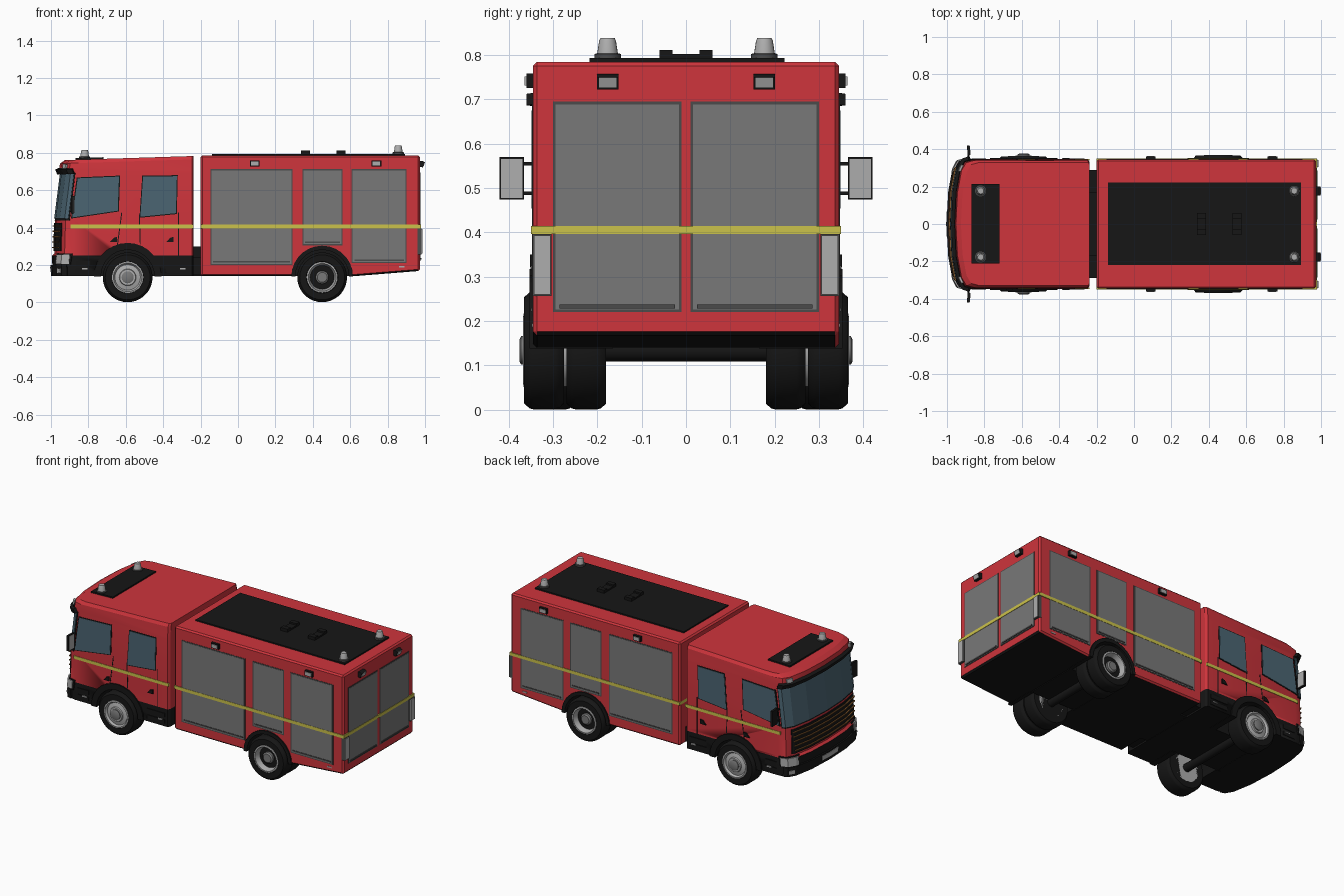
import bpy, bmesh, math

if "Cube" in bpy.data.objects:
    bpy.data.objects.remove(bpy.data.objects["Cube"])

def mat(name, r, g, b):
    m = bpy.data.materials.new(name)
    m.diffuse_color = (r, g, b, 1)
    m.use_nodes = True
    m.node_tree.nodes["Principled BSDF"].inputs["Base Color"].default_value = m.diffuse_color
    return m

RED = mat("red", .62, .035, .045)
BLACK = mat("black", .008, .008, .008)
GREY = mat("shutter_grey", .19, .19, .19)
DARK = mat("frame_grey", .07, .07, .07)
LAMP = mat("lamp_grey", .42, .42, .42)
GLASS = mat("glass", .07, .13, .17)
YELLOW = mat("yellow", .6, .54, .07)
BRONZE = mat("bronze", .25, .11, .03)

def make(name, verts, faces, m, sym=False, smooth=None):
    me = bpy.data.meshes.new(name)
    me.from_pydata(verts, [], faces)
    bm = bmesh.new()
    bm.from_mesh(me)
    bmesh.ops.recalc_face_normals(bm, faces=bm.faces)
    bm.to_mesh(me)
    bm.free()
    me.materials.append(m)
    if smooth:
        me.shade_smooth()
        me.set_sharp_from_angle(angle=math.radians(smooth))
    ob = bpy.data.objects.new(name, me)
    bpy.context.collection.objects.link(ob)
    if sym:
        md = ob.modifiers.new("mirror", 'MIRROR')
        md.use_axis = (False, True, False)
        md.use_mirror_merge = False
    return ob

def prism(name, prof, y0, y1, m, sym=False):
    """Extrude an (x, z) outline along y."""
    n = len(prof)
    v = [(x, y, z) for y in (y0, y1) for x, z in prof]
    f = [(i, (i + 1) % n, n + (i + 1) % n, n + i) for i in range(n)]
    return make(name, v, f + [tuple(range(n)), tuple(range(n, 2 * n))], m, sym)

def box(name, x0, x1, y0, y1, z0, z1, m, sym=False):
    return prism(name, [(x0, z0), (x1, z0), (x1, z1), (x0, z1)], y0, y1, m, sym)

def lathe(name, prof, pos, m, axis='Y', n=36, sym=True):
    """Spin (radius, offset) points about an axis through pos."""
    v, f = [], []
    for r, h in prof:
        for k in range(n):
            a = 2 * math.pi * k / n
            c, s = r * math.cos(a), r * math.sin(a)
            p = (c, h, s) if axis == 'Y' else (c, s, h)
            v.append(tuple(p[i] + pos[i] for i in range(3)))
    for j in range(len(prof) - 1):
        f += [(j*n + k, j*n + (k+1) % n, (j+1)*n + (k+1) % n, (j+1)*n + k) for k in range(n)]
    f += [tuple(range(n)), tuple(range((len(prof) - 1) * n, len(prof) * n))]
    return make(name, v, f, m, sym, 35)

# Cab shape: (height, front x, width scale), and half the plan curve of the front
LEVELS = [(.14, -.99, 1), (.25, -.995, 1), (.262, -.982, 1), (.44, -.977, 1), (.69, -.945, 1),
          (.705, -.958, .995), (.742, -.952, .985), (.76, -.925, .955)]
PLAN = [(0, 0), (.17, .008), (.29, .03), (.333, .055), (.345, .10)]

def front_pt(t, z, off=0):
    for (z0, x0, _), (z1, x1, _) in zip(LEVELS, LEVELS[1:]):
        if z <= z1:
            x = x0 + (x1 - x0) * (z - z0) / (z1 - z0)
            break
    a = abs(t)
    i = min(int(a), 3)
    y, d = (PLAN[i][k] + (PLAN[i + 1][k] - PLAN[i][k]) * (a - i) for k in (0, 1))
    return x + d - off, math.copysign(y + off * a / 4, t), z

def panel(name, t0, t1, zs, m, off=.003, thick=.006, sym=False):
    """Curved panel that follows the cab front."""
    ts = [t0] + [t for t in range(-4, 5) if t0 < t < t1] + [t1]
    v = [front_pt(t, z, off) for z in zs for t in ts]
    n = len(ts)
    f = [(j*n + i, j*n + i + 1, (j+1)*n + i + 1, (j+1)*n + i) for j in range(len(zs) - 1) for i in range(n - 1)]
    ob = make(name, v, f, m, sym)
    s = ob.modifiers.new("solid", 'SOLIDIFY')
    s.thickness, s.offset = thick, 0
    return ob

# Cab shell
v = []
for z, x, s in LEVELS:
    ring = [front_pt(t, z) for t in range(-4, 5)] + [(-.247, .345, z), (-.237, .33, z), (-.237, -.33, z), (-.247, -.345, z)]
    v += [(px, py * s, pz + (.022 * (px + .95) / .7 if z > .74 else 0)) for px, py, pz in ring]
N = 13
f = [(j*N + i, j*N + (i+1) % N, (j+1)*N + (i+1) % N, (j+1)*N + i) for j in range(len(LEVELS) - 1) for i in range(N)]
f += [tuple(range(N)), tuple(range(len(v) - N, len(v)))]
cab = make("cab", v, f, RED, smooth=25)

# Equipment body
body = prism("equipment_body", [(-.2, .14), (.62, .14), (.972, .168), (.972, .785), (-.2, .785)], -.345, .345, RED)
bev = body.modifiers.new("bevel", 'BEVEL')
bev.width, bev.segments = .009, 1

# Black undersides, and wheel wells cut through both
for ob, x, lim in ((cab, -.59, .25), (body, .45, .16)):
    ob.data.materials.append(BLACK)
    for p in ob.data.polygons:
        if p.center.z < lim and (ob is cab or p.normal.z < -.5):
            p.material_index = 1
    cut = lathe("well_cutter", [(.158, -.5), (.158, .5)], (x, 0, .135), BLACK, sym=False)
    cut.hide_render = True
    cut.hide_viewport = True
    b = ob.modifiers.new("well", 'BOOLEAN')
    b.object, b.operation, b.solver = cut, 'DIFFERENCE', 'EXACT'
box("chassis", -.9, .6, -.17, .17, .142, .3, BLACK)
box("cab_body_link", -.245, -.19, -.29, .29, .15, .24, BLACK)

# Wheel arches
for name, x, ro in (("front_arch", -.59, .18), ("rear_arch", .45, .165)):
    ang = [math.pi * k / 14 for k in range(15)]
    prof = [(x + ro * math.cos(a), .138 + ro * math.sin(a)) for a in ang]
    prof += [(x + .143 * math.cos(a), .138 + .143 * math.sin(a)) for a in reversed(ang)]
    prism(name, prof, .165, .353, BLACK, True)

# Wheels: single at the front, twin at the rear
def tyre(name, x, y0, y1):
    prof = [(.08, y0), (.12, y0), (.131, y0 + .012), (.133, y0 + .02), (.133, y1 - .02), (.131, y1 - .012), (.12, y1), (.085, y1), (.08, y1 - .03)]
    lathe(name, prof, (x, 0, .134), BLACK)
tyre("front_tyre", -.59, .25, .36)
tyre("rear_outer_tyre", .45, .275, .365)
tyre("rear_inner_tyre", .45, .18, .27)
lathe("front_rim", [(.084, .25), (.084, .362), (.076, .364), (.068, .352), (.045, .358), (.042, .366)], (-.59, 0, .134), LAMP)
lathe("front_hub", [(.032, .35), (.032, .372), (.024, .376)], (-.59, 0, .134), GREY)
lathe("rear_rim", [(.083, .18), (.083, .366), (.074, .368), (.064, .335), (.05, .325)], (.45, 0, .134), LAMP)
lathe("rear_hub", [(.035, .32), (.035, .348), (.026, .355)], (.45, 0, .134), GREY)
for x, name in ((-.59, "front_axle"), (.45, "rear_axle")):
    lathe(name, [(.025, -.26), (.025, .26)], (x, 0, .134), BLACK, sym=False, n=12)

# Side roller shutters with frames and pull bars
for x0, x1, z0 in ((-.148, .292, .2), (.344, .56, .305), (.607, .902, .21)):
    box("shutter_frame", x0, x1, .34, .3465, z0, .712, DARK, True)
    box("side_shutter", x0 + .006, x1 - .006, .34, .348, z0 + .006, .706, GREY, True)
    box("shutter_bar", x0 + .015, x1 - .015, .34, .351, z0 + .012, z0 + .02, DARK, True)

# Rear shutters, tail lamps and rear work lights
box("rear_shutter_frame", .96, .9745, .01, .3, .22, .695, DARK, True)
box("rear_shutter", .96, .976, .016, .294, .226, .689, GREY, True)
box("rear_shutter_bar", .96, .98, .025, .285, .228, .237, DARK, True)
box("tail_lamp_frame", .96, .982, .303, .346, .257, .396, DARK, True)
box("tail_lamp", .96, .986, .306, .343, .26, .393, LAMP, True)
prism("rear_work_light", [(.965, .725), (.988, .722), (.998, .75), (.985, .757), (.965, .757)], .152, .201, BLACK, True)
prism("rear_work_lens", [(.98, .727), (.992, .727), (1.0, .75), (.98, .75)], .157, .196, LAMP, True)

# Side work lights
for x in (.09, .74):
    box("side_work_light", x - .026, x + .026, .34, .36, .726, .758, BLACK, True)
    box("side_work_lens", x - .02, x + .02, .34, .364, .731, .752, LAMP, True)
box("side_marker", .86, .89, .34, .348, .187, .194, LAMP, True)

# Yellow stripes
box("body_stripe", -.2, .9785, -.3495, .3495, .396, .415, YELLOW)
box("cab_stripe", -.895, -.237, .34, .3475, .396, .415, YELLOW, True)

# Roof decks, hatch handles and beacons
box("body_roof_deck", -.14, .892, -.218, .222, .78, .793, BLACK)
prism("cab_roof_deck", [(-.87, .755), (-.72, .755), (-.72, .776), (-.87, .772)], -.21, .215, BLACK)
for x in (.36, .55):
    box("roof_bracket", x - .024, x + .024, -.06, .06, .79, .802, BLACK)
    box("roof_bracket_end", x - .024, x + .024, .03, .06, .79, .812, BLACK, True)
for x, z in ((-.82, .766), (.857, .79)):
    lathe("beacon_base", [(.03, 0), (.03, .012), (.026, .014)], (x, .177, z), DARK, 'Z', 20)
    lathe("beacon", [(.024, .01), (.019, .042), (.016, .049)], (x, .177, z), LAMP, 'Z', 20)

# Windscreen, visor, grille, bumper details
panel("windscreen_surround", -3.5, 3.5, (.438, .692), BLACK, .0)
panel("windscreen", -3.4, 3.4, (.448, .686), GLASS, .004)
panel("sun_visor", -3.6, 3.6, (.688, .714), BLACK, .012, .02)
panel("visor_lamp", 1.9, 2.5, (.715, .738), LAMP, .006, .012, True)
panel("grille", -2.3, 2.3, (.275, .425), BLACK, .003)
for k in range(5):
    z = .29 + k * .029
    w = 1.95 + .06 * k
    panel("grille_slat", -w, w, (z, z + .006), BRONZE, .009, .008)
panel("bumper", -3.6, 3.6, (.142, .2), BLACK, .004, .01)
panel("headlamp_surround", 1.7, 4, (.2, .262), BLACK, .003, .008, True)
panel("headlamp", 1.85, 3.9, (.206, .256), LAMP, .006, .008, True)
panel("fog_lamp", 2.2, 2.9, (.158, .18), LAMP, .009, .006, True)
panel("number_plate_blank", -.45, .45, (.162, .19), LAMP, .009, .006)

# Cab side windows
for q in ([(-.893, .448), (-.637, .486), (-.63, .678), (-.862, .668)],
          [(-.527, .452), (-.327, .472), (-.322, .68), (-.512, .678)]):
    cx, cz = sum(p[0] for p in q) / 4, sum(p[1] for p in q) / 4
    prism("window_seal", q, .34, .3468, BLACK, True)
    prism("side_window", [(cx + (x - cx) * .95, cz + (z - cz) * .95) for x, z in q], .34, .3485, GLASS, True)

# Door seams, handles, steps
for x0, z0, x1, z1 in ((-.648, .3, -.624, .48), (-.525, .31, -.53, .47), (-.32, .25, -.32, .48)):
    prism("door_seam", [(x0, z0), (x0 + .005, z0), (x1 + .005, z1), (x1, z1)], .34, .3462, BLACK, True)
for x in (-.665, -.363):
    prism("door_handle", [(x - .02, .322), (x + .018, .322), (x + .018, .35), (x, .345)], .34, .352, BLACK, True)
for x0, x1 in ((-.87, -.79), (-.385, -.265)):
    for z in (.17, .21):
        box("step_recess", x0, x1, .34, .349, z - .012, z + .012, BLACK, True)
    box("step_edge", x1 - .045, x1 - .015, .34, .351, .176, .183, LAMP, True)

# Mirrors
def mirror_slab(name, x, t, y0, y1, z0, z1, m):
    v = [(x + dx + (y - .365) * -.05 + (y - .395) * .0, y, z) for dx in (0, t) for y, z in ((y0, z0), (y1, z0), (y1, z1), (y0, z1))]
    make(name, v, [(0, 1, 2, 3), (4, 5, 6, 7), (0, 1, 5, 4), (1, 2, 6, 5), (2, 3, 7, 6), (3, 0, 4, 7)], m, True)
mirror_slab("mirror_housing", -.89, .014, .365, .421, .474, .57, BLACK)
mirror_slab("mirror_glass", -.878, .004, .369, .417, .478, .566, LAMP)
for z in (.488, .555):
    box("mirror_arm", -.889, -.881, .335, .37, z - .004, z + .004, BLACK, True)
